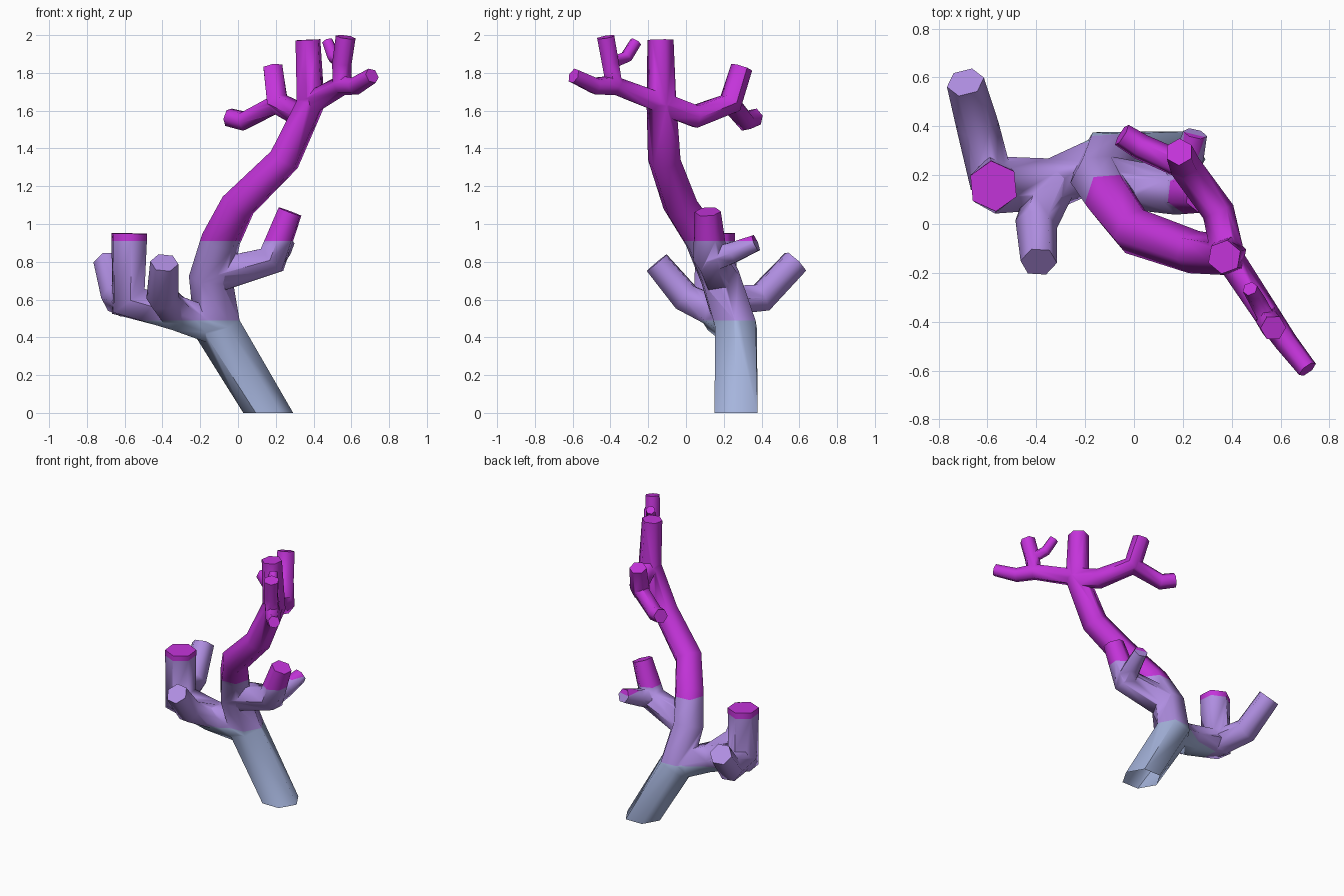
import bpy, bmesh, math
from mathutils import Vector

if "Cube" in bpy.data.objects:
    bpy.data.objects.remove(bpy.data.objects["Cube"])

SIDES = 6
LOW, HIGH = 0.49, 0.91     # heights where the colour changes
paths = {}


def material(name, rgb):
    m = bpy.data.materials.new(name)
    m.diffuse_color = (*rgb, 1)
    m.use_nodes = True
    m.node_tree.nodes["Principled BSDF"].inputs["Base Color"].default_value = m.diffuse_color
    return m


def tube(name, r0, r1, points, parent=None, fork=0):
    """Closed six-sided tapering tube; a branch starts on a point of its parent."""
    ps = [Vector(p) for p in points]
    if parent:
        ps.insert(0, paths[parent][fork])
    paths[name] = ps
    dirs = [(b - a).normalized() for a, b in zip(ps, ps[1:])]
    u = Vector((0, 1, 0)) if abs(dirs[0].x) > 0.8 else Vector((1, 0, 0))
    bm = bmesh.new()
    rings = []
    for i, p in enumerate(ps):
        before, after = dirs[max(i - 1, 0)], dirs[min(i, len(dirs) - 1)]
        t = (before + after).normalized()
        r = (r0 + (r1 - r0) * i / (len(ps) - 1)) / math.sqrt(t.dot(after))
        if i == 0 and not parent:
            t = Vector((0, 0, 1))          # the foot is cut level
        u = (u - t * u.dot(t)).normalized()
        v = t.cross(u)
        rings.append([bm.verts.new(p + r * (u * math.cos(a) + v * math.sin(a)))
                      for a in (math.tau * k / SIDES for k in range(SIDES))])
    for a, b in zip(rings, rings[1:]):
        for k in range(SIDES):
            n = (k + 1) % SIDES
            bm.faces.new((a[k], a[n], b[n], b[k]))
    bm.faces.new(rings[0][::-1])
    bm.faces.new(rings[-1])
    bmesh.ops.recalc_face_normals(bm, faces=bm.faces)
    me = bpy.data.meshes.new(name)
    bm.to_mesh(me)
    bm.free()
    ob = bpy.data.objects.new(name, me)
    bpy.context.collection.objects.link(ob)
    return ob


# main stem, foot to top
stem = tube("stem", 0.132, 0.07, [
    (0.16, 0.265, 0), (-0.11, 0.265, 0.45), (-0.145, 0.18, 0.72), (-0.09, 0.09, 0.92),
    (0, -0.03, 1.1), (0.245, -0.115, 1.34), (0.385, -0.13, 1.64), (0.37, -0.135, 1.975)])

# low left limb with two side branches
left = tube("left_limb", 0.105, 0.104, [
    (-0.33, 0.165, 0.53), (-0.58, 0.16, 0.59), (-0.575, 0.155, 0.95)], "stem", 1)
left_back = tube("left_back", 0.09, 0.078, [
    (-0.64, 0.4, 0.61), (-0.69, 0.58, 0.8)], "left_limb", 2)
left_front = tube("left_front", 0.095, 0.075, [
    (-0.4, 0, 0.61), (-0.39, -0.155, 0.795)], "left_limb", 1)

# middle right limb and its side branch
right = tube("right_limb", 0.105, 0.07, [
    (0.18, 0.13, 0.81), (0.275, 0.115, 1.065)], "stem", 2)
right_back = tube("right_back", 0.075, 0.05, [
    (0.22, 0.25, 0.85), (0.25, 0.37, 0.9)], "right_limb", 1)

# upper back limb and its twig
upper_back = tube("upper_back", 0.068, 0.058, [
    (0.345, 0.05, 1.57), (0.21, 0.235, 1.64), (0.185, 0.295, 1.83)], "stem", 6)
back_twig = tube("back_twig", 0.056, 0.05, [
    (0.03, 0.315, 1.545), (-0.05, 0.365, 1.565)], "upper_back", 2)

# upper front limb with a stub and a thin twig
upper_front = tube("upper_front", 0.06, 0.042, [
    (0.55, -0.38, 1.735), (0.62, -0.48, 1.73), (0.71, -0.595, 1.785)], "stem", 6)
front_stub = tube("front_stub", 0.05, 0.053, [
    (0.55, -0.4, 1.85), (0.57, -0.425, 1.99)], "upper_front", 1)
front_twig = tube("front_twig", 0.036, 0.032, [
    (0.505, -0.315, 1.885), (0.475, -0.265, 1.965)], "front_stub", 1)

# fuse every branch into the stem
bpy.context.view_layer.objects.active = stem
for b in (left, left_back, left_front, right, right_back, upper_back,
          back_twig, upper_front, front_stub, front_twig):
    mod = stem.modifiers.new("fuse", 'BOOLEAN')
    mod.operation, mod.solver, mod.object = 'UNION', 'EXACT', b
    bpy.ops.object.modifier_apply(modifier=mod.name)
    bpy.data.objects.remove(b, do_unlink=True)
stem.name = "branching_coral"

# colour bands by height, open foot
me = stem.data
me.materials.clear()
for m in (material("grey_blue", (0.38, 0.46, 0.72)),
          material("lavender", (0.43, 0.27, 0.75)),
          material("magenta", (0.55, 0.034, 0.7))):
    me.materials.append(m)
bm = bmesh.new()
bm.from_mesh(me)
for z in (LOW, HIGH):
    bmesh.ops.bisect_plane(bm, geom=bm.verts[:] + bm.edges[:] + bm.faces[:],
                           plane_co=(0, 0, z), plane_no=(0, 0, 1))
foot = [f for f in bm.faces if all(v.co.z < 0.001 for v in f.verts)]
bmesh.ops.delete(bm, geom=foot, context='FACES_ONLY')
for f in bm.faces:
    z = f.calc_center_median().z
    f.material_index = (z > LOW) + (z > HIGH)
bm.to_mesh(me)
bm.free()

stem.select_set(True)
bpy.ops.object.shade_smooth_by_angle(angle=math.radians(62))
